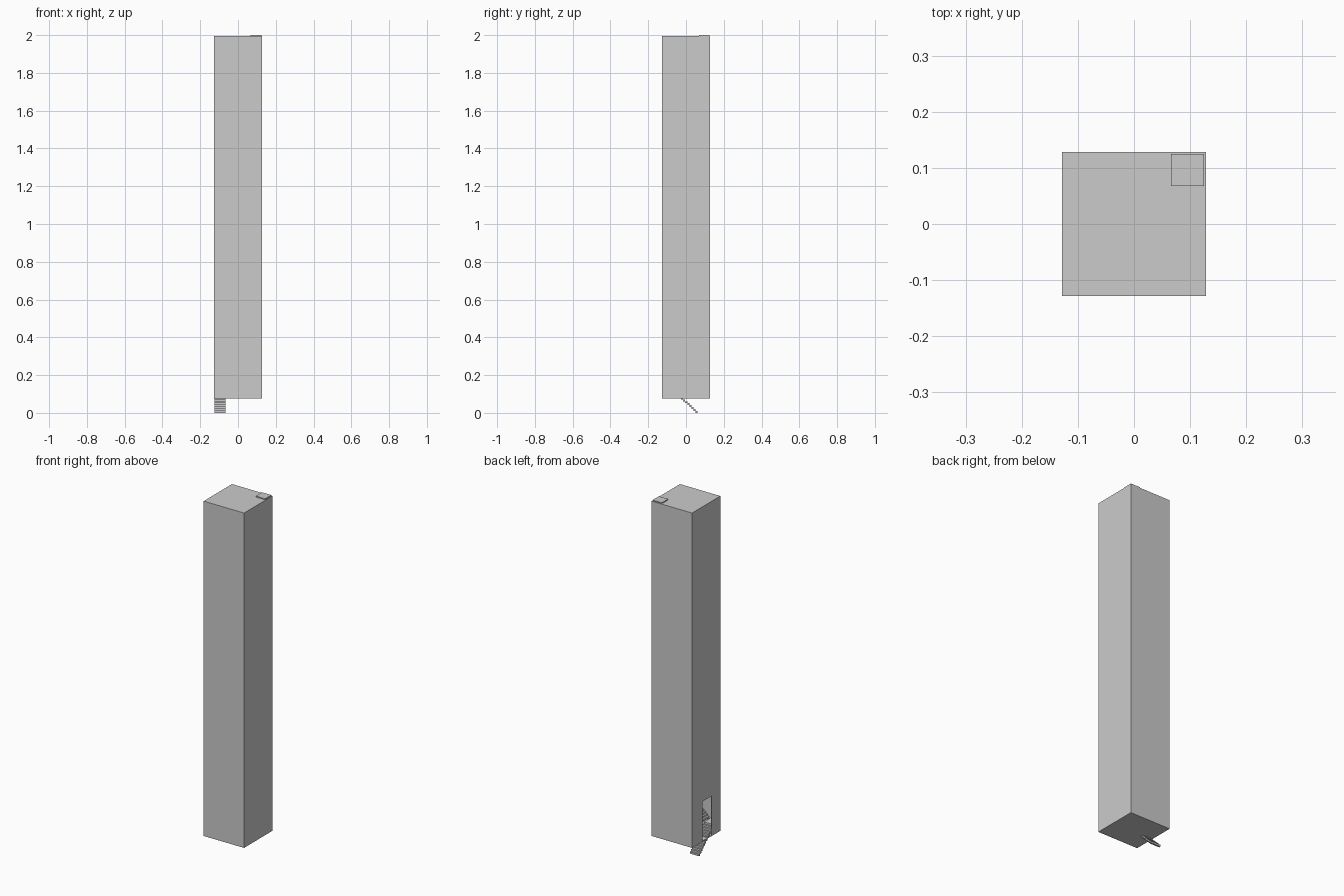
import bpy, bmesh
from mathutils import Matrix, Vector
from math import pi

if "Cube" in bpy.data.objects:
    bpy.data.objects.remove(bpy.data.objects["Cube"])


def add_box(bm, lo, hi, rot=Matrix.Identity(4)):
    lo, hi = Vector(lo), Vector(hi)
    m = rot @ Matrix.Translation((lo + hi) / 2) @ Matrix.Diagonal((*(hi - lo), 1))
    bmesh.ops.create_cube(bm, size=1, matrix=m)


def make_object(name, bm):
    mesh = bpy.data.meshes.new(name)
    bm.to_mesh(mesh)
    bm.free()
    ob = bpy.data.objects.new(name, mesh)
    bpy.context.collection.objects.link(ob)
    return ob


def box_object(name, lo, hi):
    bm = bmesh.new()
    add_box(bm, lo, hi)
    return make_object(name, bm)


HALF, WALL, FLOOR, ROOF = 0.128, 0.003, 0.075, 1.994
INNER = HALF - WALL

# Hollow tower with a doorway in the left wall
tower = box_object("tower_shell", (-HALF, -HALF, FLOOR), (HALF, HALF, ROOF))
cavity = box_object("cavity_cutter", (-INNER, -INNER, FLOOR + WALL),
                    (INNER, INNER, ROOF - WALL))
doorway = box_object("doorway_cutter", (-HALF - 0.05, -0.05, FLOOR + WALL),
                     (-INNER + 0.02, 0.035, 0.305))
for cutter in (cavity, doorway):
    mod = tower.modifiers.new(cutter.name, 'BOOLEAN')
    mod.operation = 'DIFFERENCE'
    mod.solver = 'EXACT'
    mod.object = cutter
    cutter.hide_render = True
    cutter.hide_set(True)

# Square spiral staircase: 15 flights, each ending in a corner landing
FLIGHTS, STEPS = 15, 13
RISE = 2.0 / (FLIGHTS * STEPS)
START, END, OUT, IN = 0.060, -0.068, 0.1245, 0.066
RUN = (START - END) / (STEPS - 1)
bm = bmesh.new()
for f in range(FLIGHTS):
    turn = Matrix.Rotation(f * pi / 2, 4, 'Z')
    for i in range(STEPS):
        top = (f * STEPS + i + 1) * RISE
        y1 = START - i * RUN
        y0 = -OUT if i == STEPS - 1 else y1 - RUN
        add_box(bm, (-OUT, y0, top - RISE), (-IN, y1, top), turn)
make_object("spiral_stairs", bm)
